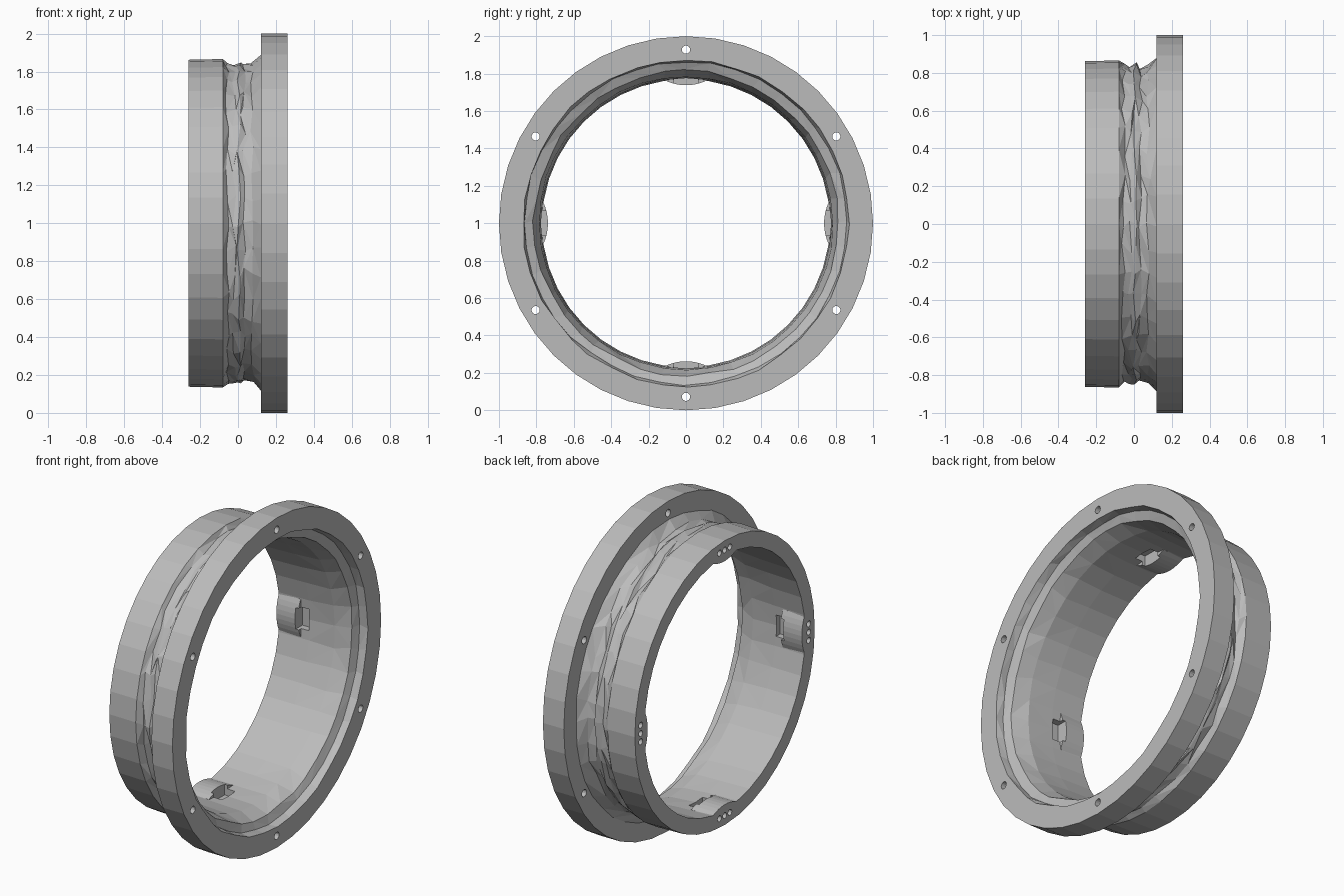
import bpy, bmesh, math, random
from mathutils import Matrix, Vector

if "Cube" in bpy.data.objects:
    bpy.data.objects.remove(bpy.data.objects["Cube"])

random.seed(4)
SEG = 40
CENTRE = Matrix.Translation((0, 0, 1))

grey = bpy.data.materials.new("metal grey")
grey.diffuse_color = (0.5, 0.5, 0.5, 1)
grey.use_nodes = True
grey.node_tree.nodes["Principled BSDF"].inputs["Base Color"].default_value = grey.diffuse_color


def finish(bm, name, hide=False):
    bmesh.ops.recalc_face_normals(bm, faces=bm.faces)
    mesh = bpy.data.meshes.new(name)
    bm.to_mesh(mesh)
    bm.free()
    mesh.materials.append(grey)
    ob = bpy.data.objects.new(name, mesh)
    bpy.context.collection.objects.link(ob)
    ob.hide_render = hide
    ob.hide_viewport = hide
    return ob


def polar(x, r, a):
    return Vector((x, r * math.cos(a), 1 + r * math.sin(a)))


def cylinder_x(bm, x0, x1, r, y, z):
    m = (Matrix.Translation(((x0 + x1) / 2, y, z))
         @ Matrix.Rotation(math.pi / 2, 4, 'Y'))
    bmesh.ops.create_cone(bm, cap_ends=True, segments=14, radius1=r,
                          radius2=r, depth=x1 - x0, matrix=m)


# Ring cross-section: x, radius, roughness
profile = [
    (-0.26, 0.862, 0), (-0.08, 0.866, 0), (-0.055, 0.835, 0.012),
    (-0.02, 0.838, 0.012), (0.005, 0.845, 0.012), (0.035, 0.832, 0.012),
    (0.075, 0.842, 0.012), (0.12, 0.885, 0.006), (0.12, 1.0, 0),
    (0.26, 1.0, 0), (0.26, 0.872, 0.006), (0.215, 0.862, 0.006),
    (0.195, 0.815, 0.008), (0.10, 0.785, 0.004), (-0.06, 0.776, 0),
    (-0.26, 0.770, 0),
]
bm = bmesh.new()
rings = []
for x, r, rough in profile:
    ring = []
    for i in range(SEG):
        a = 2 * math.pi * i / SEG
        dr = random.uniform(-rough, rough)
        da = random.uniform(-rough, rough) * 3
        inside_groove = -0.06 < x < 0.1 and r > 0.8
        dx = random.uniform(-0.011, 0.011) if inside_groove else 0
        ring.append(bm.verts.new(polar(x + dx, r + dr, a + da)))
    rings.append(ring)
for k in range(len(rings)):
    p, q = rings[k], rings[(k + 1) % len(rings)]
    rough = profile[k][2] + profile[(k + 1) % len(rings)][2] > 0
    flat = abs(profile[k][0] - profile[(k + 1) % len(rings)][0]) < 1e-6
    for i in range(SEG):
        j = (i + 1) % SEG
        quad = (p[i], p[j], q[j], q[i])
        if rough and not flat:
            s = random.choice((0, 1))
            bm.faces.new((quad[s], quad[s + 1], quad[s + 2]))
            bm.faces.new((quad[s], quad[s + 2], quad[(s + 3) % 4]))
        else:
            bm.faces.new(quad)
ring_body = finish(bm, "flanged_ring")

# Lens-shaped bosses on the inner wall
for n in range(4):
    bm = bmesh.new()
    ends = []
    for x in (-0.26, -0.115):
        pts = []
        for i in range(9):
            t = -1 + i / 4
            pts.append((0.115 * t, 0.738 + 0.026 * t * t))
        pts += [(0.115, 0.80), (0, 0.81), (-0.115, 0.80)]
        ends.append([bm.verts.new((x, u, v)) for u, v in pts])
    a, b = ends
    bm.faces.new(a)
    bm.faces.new(b)
    for i in range(len(a)):
        j = (i + 1) % len(a)
        bm.faces.new((a[i], a[j], b[j], b[i]))
    bm.transform(CENTRE @ Matrix.Rotation(n * math.pi / 2, 4, 'X'))
    boss = finish(bm, "inner_boss", hide=True)
    mod = ring_body.modifiers.new("join boss", 'BOOLEAN')
    mod.operation, mod.solver, mod.object = 'UNION', 'EXACT', boss

# Bolt holes in the flange
bm = bmesh.new()
for n in range(6):
    c = polar(0, 0.928, math.radians(30 + 60 * n))
    cylinder_x(bm, 0.05, 0.35, 0.022, c.y, c.z)

# Triple pin holes in the narrow rim
for n in range(4):
    turn = CENTRE @ Matrix.Rotation(n * math.pi / 2, 4, 'X')
    for s in (-0.05, 0, 0.05):
        c = turn @ Vector((0, s, 0.805))
        cylinder_x(bm, -0.35, -0.15, 0.018, c.y, c.z)
hole_cutter = finish(bm, "hole_cutter", hide=True)

# Slots behind the bosses
bm = bmesh.new()
for n in range(4):
    m = (CENTRE @ Matrix.Rotation(n * math.pi / 2, 4, 'X')
         @ Matrix.Translation((-0.1, 0, 0.76))
         @ Matrix.Diagonal((0.07, 0.13, 0.10, 1)))
    bmesh.ops.create_cube(bm, size=1, matrix=m)
slot_cutter = finish(bm, "slot_cutter", hide=True)

for cutter in (hole_cutter, slot_cutter):
    mod = ring_body.modifiers.new("cut", 'BOOLEAN')
    mod.operation, mod.solver, mod.object = 'DIFFERENCE', 'EXACT', cutter
